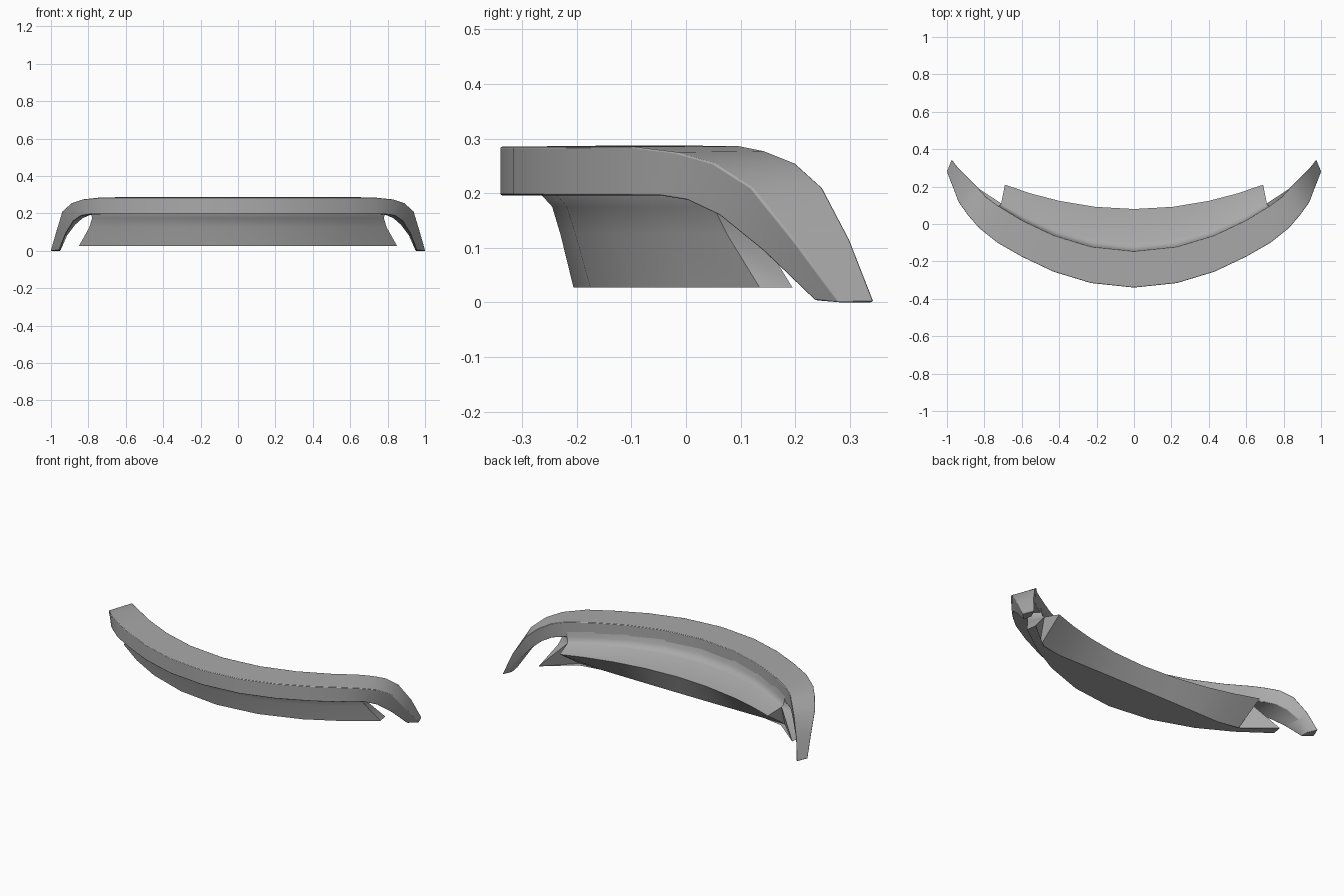
import bpy, bmesh, math

grey = bpy.data.materials.new("dark_grey")
grey.diffuse_color = (0.4, 0.4, 0.4, 1)


def loft(name, half, angle, cap):
    """Skin a list of cross-sections running from the centre to +x, mirrored to -x."""
    rings = [[(-x, y, z) for x, y, z in ring] for ring in reversed(half[1:])] + half
    bm = bmesh.new()
    rows = [[bm.verts.new(p) for p in ring] for ring in rings]
    n = len(rows[0])
    for a, b in zip(rows, rows[1:]):
        for i in range(n):
            j = (i + 1) % n
            bm.faces.new((a[i], a[j], b[j], b[i]))
    for r in (rows[0], rows[-1]):
        for face in cap:
            bm.faces.new([r[i] for i in face])
    bmesh.ops.recalc_face_normals(bm, faces=bm.faces)
    mesh = bpy.data.meshes.new(name)
    bm.to_mesh(mesh)
    bm.free()
    mesh.materials.append(grey)
    obj = bpy.data.objects.new(name, mesh)
    bpy.context.collection.objects.link(obj)
    bpy.ops.object.select_all(action='DESELECT')
    obj.select_set(True)
    bpy.context.view_layer.objects.active = obj
    bpy.ops.object.shade_smooth_by_angle(angle=math.radians(angle))
    return obj


# Upper bar: rectangular section swept along a shallow parabola
bar = []
for x in (0, 0.23, 0.43, 0.6):
    front, back = -0.34 + 0.46 * x * x, -0.145 + 0.46 * x * x
    bar.append([(x, front, 0.285), (x, back, 0.287), (x, back, 0.196), (x, front, 0.196)])

# Down-turned ends: outer top, inner top, inner bottom, outer bottom corners
bar += [
    [(0.73, -0.10, 0.285), (0.73, 0.10, 0.286), (0.73, 0.10, 0.196), (0.73, -0.10, 0.196)],
    [(0.83, -0.02, 0.275), (0.79, 0.145, 0.277), (0.79, 0.14, 0.192), (0.79, -0.05, 0.196)],
    [(0.89, 0.05, 0.255), (0.84, 0.20, 0.255), (0.83, 0.18, 0.175), (0.84, 0.00, 0.188)],
    [(0.94, 0.12, 0.21), (0.89, 0.25, 0.21), (0.87, 0.22, 0.14), (0.88, 0.06, 0.16)],
    [(0.97, 0.20, 0.11), (0.94, 0.30, 0.115), (0.915, 0.26, 0.08), (0.92, 0.14, 0.095)],
    [(1.002, 0.28, 0.0), (0.975, 0.345, 0.0), (0.95, 0.29, 0.0), (0.955, 0.235, 0.004)],
]
upper_bar = loft("upper_bar", bar, 50, [(0, 1, 2, 3)])

# Slightly softened bar edges
bevel = upper_bar.modifiers.new("soft_edges", 'BEVEL')
bevel.width = 0.003
bevel.segments = 2
bevel.limit_method = 'ANGLE'
bevel.angle_limit = math.radians(50)

# Lower skirt and rear shelf: (centre y, end x, end y, z) around the section
section = [
    (-0.265, 0.785, 0.04, 0.22), (-0.264, 0.785, 0.04, 0.196),
    (-0.245, 0.78, 0.05, 0.175), (-0.23, 0.795, 0.075, 0.125),
    (-0.206, 0.85, 0.135, 0.027), (-0.18, 0.84, 0.195, 0.027),
    (0.04, 0.68, 0.035, 0.027), (0.08, 0.69, 0.21, 0.145),
    (-0.10, 0.71, 0.11, 0.166), (-0.125, 0.715, 0.10, 0.178),
    (-0.138, 0.72, 0.098, 0.20), (-0.146, 0.725, 0.096, 0.23),
]
skirt = [[(xe * u, yc + (ye - yc) * u * u, z) for yc, xe, ye, z in section]
         for u in (0, 0.3, 0.58, 0.8, 1)]
# End panel steps in behind the flared front wing
skirt_end = [(0, 1, 11), (1, 10, 11), (1, 2, 10), (2, 9, 10), (2, 3, 9),
             (3, 8, 9), (3, 4, 5), (3, 5, 8), (5, 6, 8), (6, 7, 8)]
loft("lower_skirt", skirt, 40, skirt_end)
